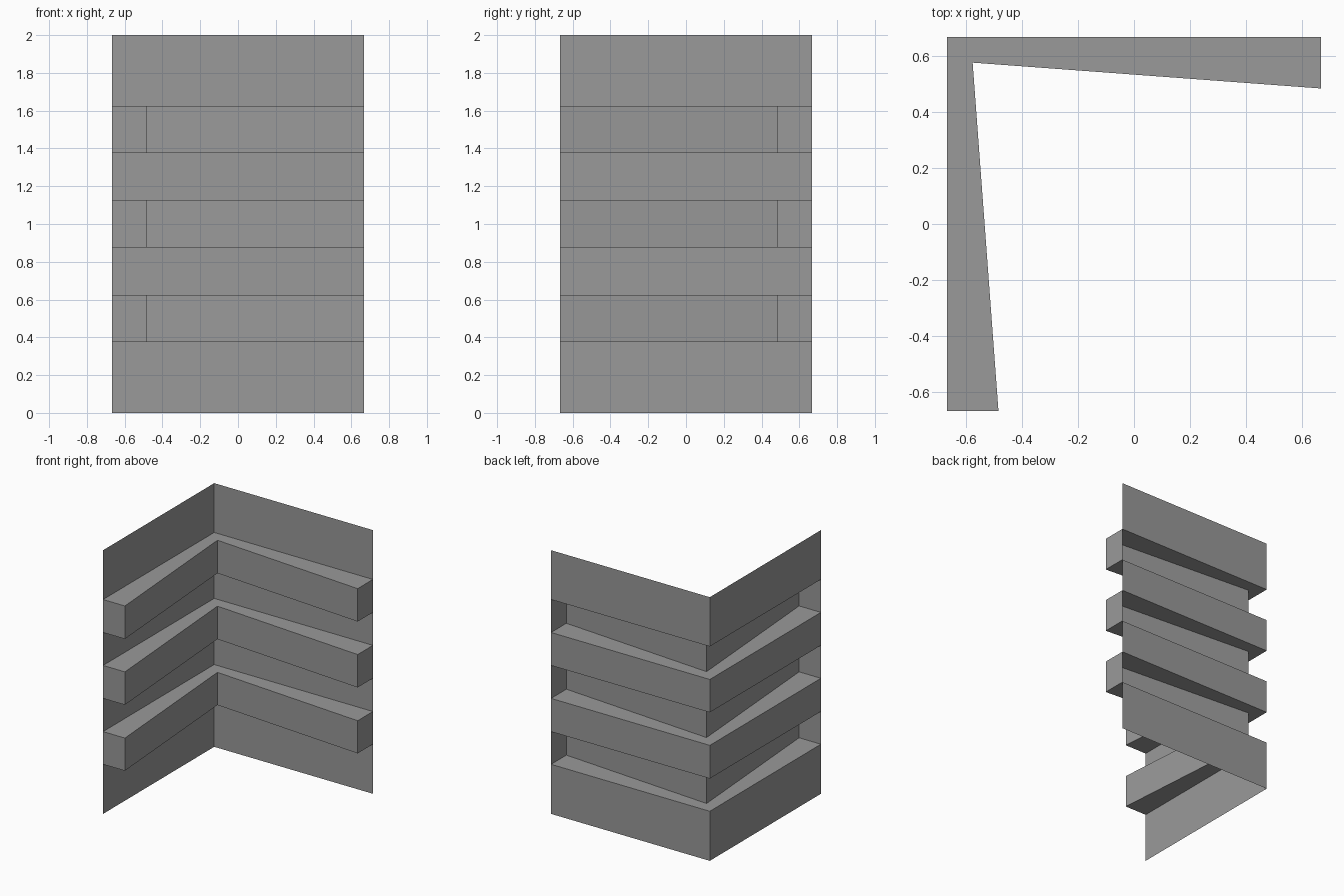
import bpy
import bmesh

if "Cube" in bpy.data.objects:
    bpy.data.objects.remove(bpy.data.objects["Cube"])

H = 0.666
OUTER = [(-H, -H), (-H, H), (H, H)]                      # outer wall line, seen from above
INNER = [(-0.483, -H), (-0.575, 0.575), (H, 0.483)]      # front line of the ribs
RIBS = [(0.376, 0.624), (0.876, 1.126), (1.376, 1.626)]  # z range of each rib

# dark grey sheet
grey = bpy.data.materials.new("dark_grey")
grey.diffuse_color = (0.32, 0.32, 0.32, 1)
grey.use_nodes = True
grey.node_tree.nodes["Principled BSDF"].inputs["Base Color"].default_value = grey.diffuse_color


def make_object(name, quads):
    bm = bmesh.new()
    for q in quads:
        bm.faces.new([bm.verts.new(v) for v in q])
    bmesh.ops.remove_doubles(bm, verts=bm.verts, dist=1e-4)
    mesh = bpy.data.meshes.new(name)
    bm.to_mesh(mesh)
    bm.free()
    mesh.materials.append(grey)
    bpy.context.collection.objects.link(bpy.data.objects.new(name, mesh))


def wall(line, z0, z1):
    return [[(*a, z0), (*b, z0), (*b, z1), (*a, z1)] for a, b in zip(line, line[1:])]


def shelf(z, up):
    quads = []
    for i in range(2):
        q = [(*p, z) for p in (INNER[i], INNER[i + 1], OUTER[i + 1], OUTER[i])]
        quads.append(q if up else q[::-1])
    return quads


# flat bands of sheet between the ribs
edges = [0.0] + [z for r in RIBS for z in r] + [2.0]
for i in range(0, len(edges), 2):
    make_object(f"wall_band_{i // 2 + 1}", wall(OUTER, edges[i], edges[i + 1]))

# pressed-out ribs, open at the back, capped at both ends
for i, (z0, z1) in enumerate(RIBS):
    caps = wall([OUTER[0], INNER[0]], z0, z1) + wall([INNER[2], OUTER[2]], z0, z1)
    make_object(f"rib_{i + 1}", wall(INNER, z0, z1) + shelf(z1, True) + shelf(z0, False) + caps)
